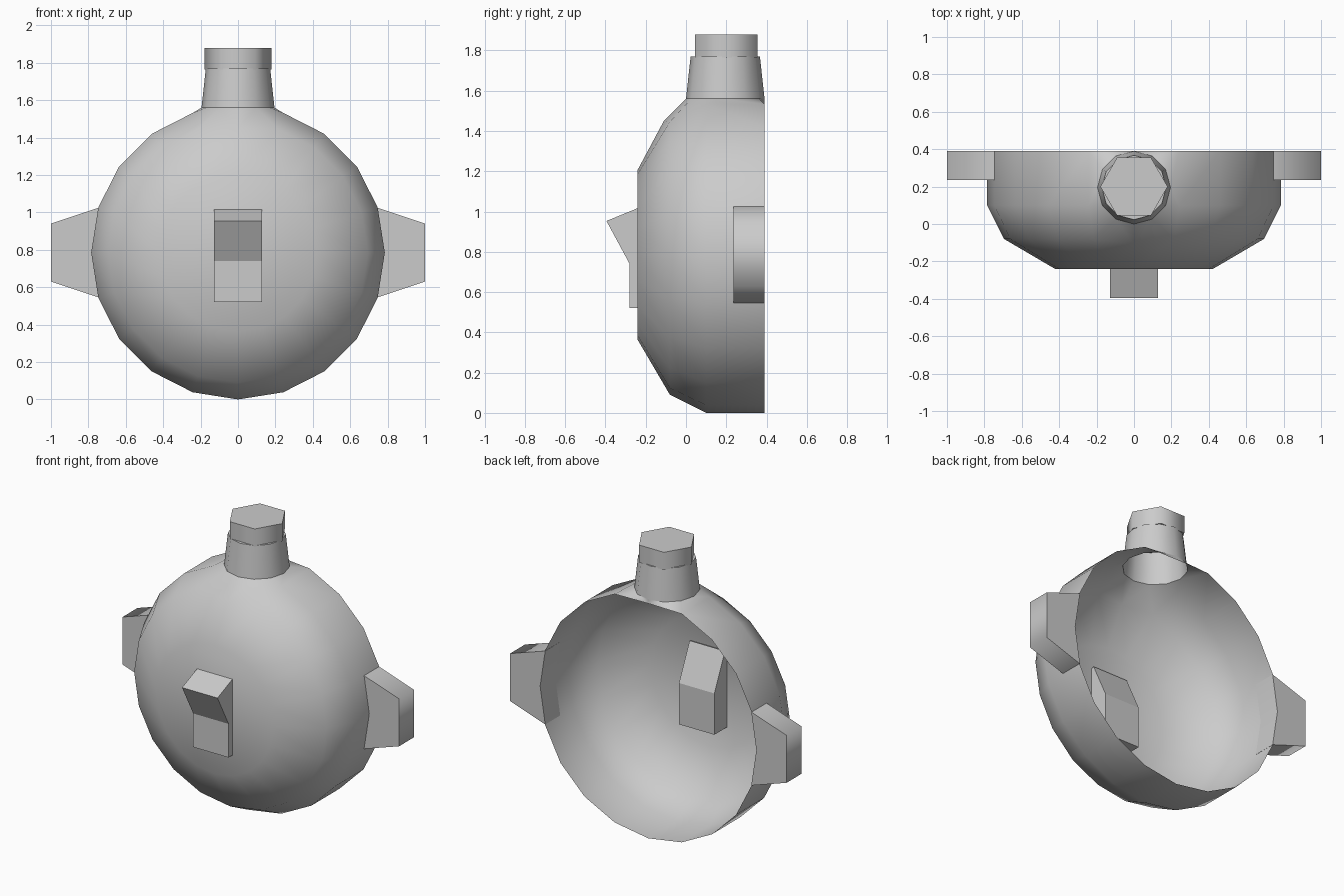
import bpy, bmesh, math
from mathutils import Vector

if "Cube" in bpy.data.objects:
    bpy.data.objects.remove(bpy.data.objects["Cube"], do_unlink=True)

grey = bpy.data.materials.new("plain_grey")
grey.use_nodes = True
colour = (0.6, 0.6, 0.6, 1)
grey.diffuse_color = colour
next(n for n in grey.node_tree.nodes if n.type == 'BSDF_PRINCIPLED').inputs["Base Color"].default_value = colour


def finish(bm, name, smooth=None):
    """Turn a bmesh into an object; smooth is the sharp-edge angle in degrees."""
    bmesh.ops.recalc_face_normals(bm, faces=bm.faces[:])
    me = bpy.data.meshes.new(name)
    bm.to_mesh(me)
    bm.free()
    me.materials.append(grey)
    ob = bpy.data.objects.new(name, me)
    bpy.context.collection.objects.link(ob)
    bpy.ops.object.select_all(action='DESELECT')
    ob.select_set(True)
    bpy.context.view_layer.objects.active = ob
    if smooth:
        bpy.ops.object.shade_smooth_by_angle(angle=math.radians(smooth))
    return ob


def ring(bm, sides, radius, place):
    """Ring of vertices; place maps (cos, sin) offsets to a point."""
    steps = [2 * math.pi * i / sides for i in range(sides)]
    return [bm.verts.new(place(radius * math.cos(a), radius * math.sin(a))) for a in steps]


def skin(bm, a, b):
    n = len(a)
    return [bm.faces.new((a[i], a[(i + 1) % n], b[(i + 1) % n], b[i])) for i in range(n)]


def prism(name, outline, a, b, place, smooth=None):
    """Extrude a 2D outline from depth a to depth b."""
    bm = bmesh.new()
    ends = [[bm.verts.new(place(u, v, d)) for u, v in outline] for d in (a, b)]
    for end in ends:
        bm.faces.new(end)
    skin(bm, *ends)
    return finish(bm, name, smooth)


# Round shell: open back, flat closed front, shoulder blended into the neck
MID, NECK_Y, SIDES = 0.785, 0.195, 20
bm = bmesh.new()
rings = [ring(bm, SIDES, r, lambda c, s, y=y: (c, y, MID + s))
         for y, r in ((0.39, 0.785), (0.1, 0.785), (-0.08, 0.695), (-0.24, 0.422))]
for a, b in zip(rings, rings[1:]):
    skin(bm, a, b)
bm.faces.new(rings[-1])
top = SIDES // 4
rings[0][top].co.z = 1.535
rings[2][top].co = (0, -0.11, 1.45)
outer = [rings[0][top], rings[0][top - 1], rings[1][top - 1], rings[2][top - 1],
         rings[2][top], rings[2][top + 1], rings[1][top + 1], rings[0][top + 1]]
gone = [f for f in bm.faces if rings[1][top] in f.verts]
bmesh.ops.delete(bm, geom=gone, context='FACES_ONLY')
bm.verts.remove(rings[1][top]) if not rings[1][top].link_faces else None


def edge(a, b):
    return bm.edges.get((a, b)) or bm.edges.new((a, b))


def loop(verts):
    return [edge(v, verts[(i + 1) % len(verts)]) for i, v in enumerate(verts)]


base = ring(bm, 12, 0.195, lambda c, s: (c, NECK_Y + s, 1.56))
bmesh.ops.bridge_loops(bm, edges=loop(outer) + loop(base))
loose = [e for e in bm.edges if not e.link_faces]
bmesh.ops.delete(bm, geom=loose, context='EDGES')
finish(bm, "shell", 80)

# Tapered neck, open into the shell
bm = bmesh.new()
low, high = [ring(bm, 12, r, lambda c, s, z=z: (c, NECK_Y + s, z))
             for r, z in ((0.195, 1.56), (0.172, 1.77))]
skin(bm, low, high)
bm.faces.new(high)
finish(bm, "neck", 45)

# Hexagonal stopper
hexagon = [(0.18 * math.cos(i * math.pi / 3), 0.18 * math.sin(i * math.pi / 3)) for i in range(6)]
prism("stopper", hexagon, 1.765, 1.88, lambda u, v, d: (u, 0.2 + v, d), 65)

# Strap lugs on both sides, fitted against the rim
lug = [(0.745, 1.025), (1, 0.94), (1, 0.63), (0.745, 0.545), (0.782, 0.785)]
for side, name in ((1, "left_lug"), (-1, "right_lug")):
    prism(name, lug, 0.235, 0.39, lambda u, v, d: (side * u, d, v), 75)

# Bent tab through the front wall
tab = [(-0.28, 0.52), (-0.28, 0.74), (-0.395, 0.953), (-0.22, 1.025), (-0.11, 0.79), (-0.11, 0.52)]
prism("front_tab", tab, -0.128, 0.128, lambda u, v, d: (d, u, v))
